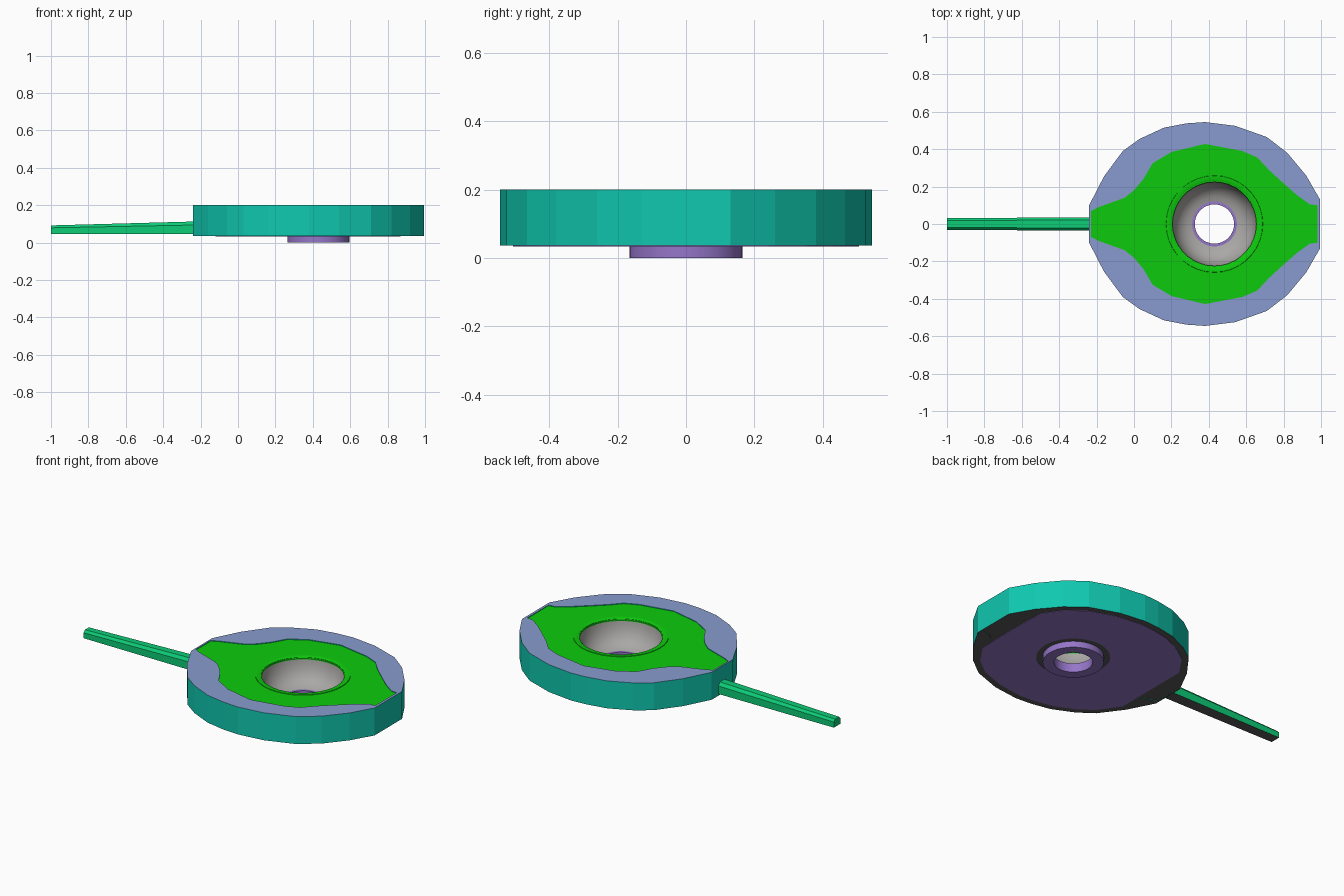
import bpy, bmesh, math

if "Cube" in bpy.data.objects:
    bpy.data.objects.remove(bpy.data.objects["Cube"])

HUB = (0.43, 0.0)


def material(name, rgb):
    m = bpy.data.materials.new(name)
    m.diffuse_color = (*rgb, 1)
    m.use_nodes = True
    m.node_tree.nodes["Principled BSDF"].inputs["Base Color"].default_value = m.diffuse_color
    return m


TEAL = material("teal", (0.005, 0.58, 0.43))
BLUE = material("blue", (0.25, 0.33, 0.62))
GREEN = material("green", (0.004, 0.6, 0.004))
MINT = material("mint", (0.004, 0.6, 0.18))
PURPLE = material("purple", (0.3, 0.18, 0.58))
DARK = material("dark", (0.1, 0.1, 0.1))


def finish(bm, name, mats, smooth=False):
    bmesh.ops.recalc_face_normals(bm, faces=bm.faces[:])
    # material slots: up-facing, side, down-facing
    if len(mats) == 3:
        for f in bm.faces:
            f.material_index = 0 if f.normal.z > 0.5 else 2 if f.normal.z < -0.5 else 1
    me = bpy.data.meshes.new(name)
    bm.to_mesh(me)
    bm.free()
    ob = bpy.data.objects.new(name, me)
    bpy.context.collection.objects.link(ob)
    for m in mats:
        me.materials.append(m)
    if smooth:
        bpy.ops.object.select_all(action='DESELECT')
        ob.select_set(True)
        bpy.context.view_layer.objects.active = ob
        bpy.ops.object.shade_smooth_by_angle(angle=math.radians(35))
    return ob


def mirrored(half):
    return half + [(x, -y) for x, y in reversed(half)]


def circle(r, n=36):
    return [(HUB[0] + r * math.cos(2 * math.pi * i / n),
             r * math.sin(2 * math.pi * i / n)) for i in range(n)]


def plate(name, outer, hole, z0, z1, mats):
    bm = bmesh.new()
    edges = []
    for loop in (outer, hole):
        vs = [bm.verts.new((x, y, z0)) for x, y in loop]
        edges += [bm.edges.new((vs[i - 1], vs[i])) for i in range(len(vs))]
    bmesh.ops.triangle_fill(bm, use_beauty=True, edges=edges, normal=(0, 0, 1))
    ext = bmesh.ops.extrude_face_region(bm, geom=bm.faces[:], use_keep_orig=True)
    top = [g for g in ext["geom"] if isinstance(g, bmesh.types.BMVert)]
    bmesh.ops.translate(bm, verts=top, vec=(0, 0, z1 - z0))
    return finish(bm, name, mats)


def lathe(name, profile, mat, closed=False, n=36):
    bm = bmesh.new()
    rings = [[bm.verts.new((HUB[0] + r * math.cos(2 * math.pi * i / n),
                            r * math.sin(2 * math.pi * i / n), z)) for i in range(n)]
             for r, z in profile]
    pairs = list(zip(rings, rings[1:])) + ([(rings[-1], rings[0])] if closed else [])
    for a, b in pairs:
        for i in range(n):
            bm.faces.new((a[i - 1], a[i], b[i], b[i - 1]))
    return finish(bm, name, [mat], True)


# Outlines of the round case and the lens-shaped cover
case = mirrored([(-0.24, 0.10), (-0.16, 0.255), (-0.06, 0.39), (0.03, 0.455), (0.16, 0.515),
                 (0.28, 0.538), (0.38, 0.545), (0.54, 0.525), (0.71, 0.465), (0.82, 0.38),
                 (0.92, 0.26), (0.995, 0.13)])
lens = mirrored([(-0.23, 0.07), (-0.19, 0.09), (-0.05, 0.14), (0.0, 0.18), (0.05, 0.24),
                 (0.10, 0.325), (0.20, 0.385), (0.38, 0.428), (0.58, 0.39), (0.66, 0.355),
                 (0.72, 0.29), (0.78, 0.235), (0.87, 0.155), (0.94, 0.105), (0.98, 0.10)])
base = [(min(max(0.38 + (x - 0.38) * 0.94, -0.12), 0.87), y * 0.93)
        for x, y in case if -0.2 < x < 0.95]

# Case rim, cover filling it, and bottom plate
plate("case_rim", case, lens, 0.036, 0.20, [BLUE, TEAL, DARK])
plate("cover", lens, circle(0.228), 0.038, 0.196, [GREEN, GREEN, DARK])
plate("bottom_plate", base, circle(0.20), 0.034, 0.042, [PURPLE])

# Lip ring around the opening
lathe("opening_lip", [(0.26, 0.194), (0.258, 0.199), (0.235, 0.199), (0.224, 0.192),
                      (0.224, 0.185), (0.26, 0.185)], GREEN, closed=True)
# Grey funnel
funnel_grey = material("funnel_grey", (0.4, 0.39, 0.38))
lathe("funnel", [(0.226, 0.194), (0.222, 0.165), (0.212, 0.13), (0.195, 0.098), (0.172, 0.075),
                 (0.145, 0.06), (0.112, 0.052)], funnel_grey)
# Collar under the funnel and its flange
lathe("collar", [(0.105, 0.0), (0.166, 0.0), (0.166, 0.05), (0.12, 0.054), (0.105, 0.054)],
      PURPLE, closed=True)
lathe("collar_flange", [(0.16, 0.037), (0.23, 0.037), (0.23, 0.05), (0.16, 0.05)],
      DARK, closed=True)

# Tapered handle with chamfered top
section = [(-1, 0), (-1, 0.72), (-0.6, 1), (0.6, 1), (1, 0.72), (1, 0)]
bm = bmesh.new()
ends = [[bm.verts.new((x, y * w, 0.046 + z * h)) for y, z in section]
        for x, w, h in ((-1.0, 0.031, 0.046), (-0.225, 0.036, 0.067))]
for i in range(len(section)):
    bm.faces.new((ends[0][i - 1], ends[0][i], ends[1][i], ends[1][i - 1]))
for e in ends:
    bm.faces.new(e)
finish(bm, "handle", [MINT, MINT, DARK])
